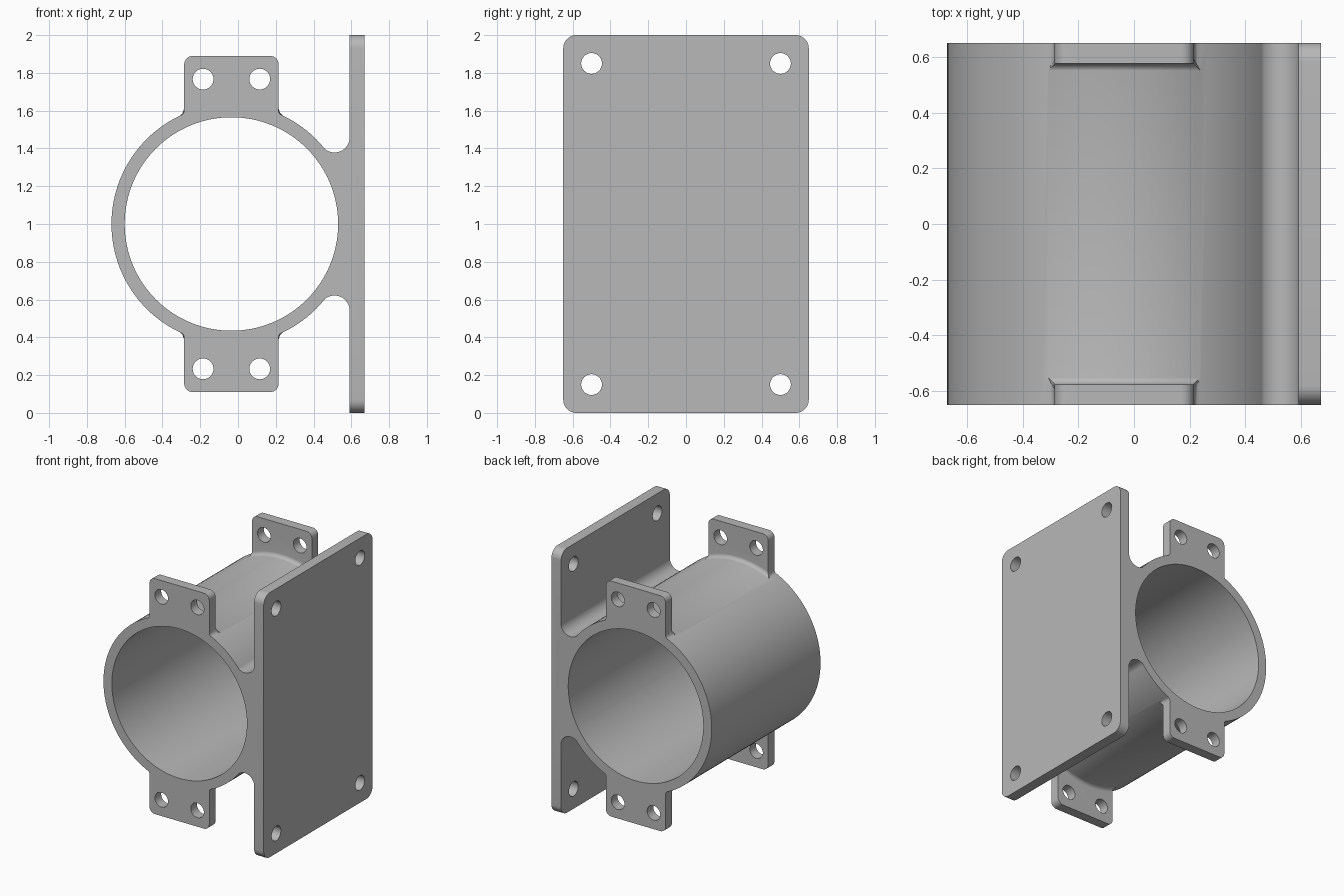
import bpy, bmesh
from math import pi, sin, cos, sqrt, atan2, asin
from mathutils import Vector

CX, CZ = -0.035, 1.0            # tube axis
R_OUT, R_IN = 0.635, 0.565
HALF = 0.65                     # half depth along y
PLATE_X0, PLATE_X1 = 0.59, 0.67
TAB_W, TAB_TOP, TAB_Y = 0.25, 0.89, 0.575
FIL = 0.03                      # small fillet around the tabs
WEB_R = 0.08                    # fillet between tube and plate
HOLE = 0.055

old = bpy.data.objects.get("Cube")
if old:
    bpy.data.objects.remove(old, do_unlink=True)

grey = bpy.data.materials.new("plain grey")
grey.use_nodes = True
grey.diffuse_color = (0.48, 0.48, 0.48, 1)
grey.node_tree.nodes["Principled BSDF"].inputs["Base Color"].default_value = grey.diffuse_color


def finish(name, bm):
    bmesh.ops.recalc_face_normals(bm, faces=bm.faces)
    mesh = bpy.data.meshes.new(name)
    bm.to_mesh(mesh)
    bm.free()
    mesh.materials.append(grey)
    ob = bpy.data.objects.new(name, mesh)
    bpy.context.collection.objects.link(ob)
    return ob


def prism(name, pts, a, b, axis="Y"):
    """Extrude a 2D outline along y (points are x, z) or x (points are y, z)."""
    bm = bmesh.new()
    place = (lambda p, t: (p[0], t, p[1])) if axis == "Y" else (lambda p, t: (t, p[0], p[1]))
    lo = [bm.verts.new(place(p, a)) for p in pts]
    hi = [bm.verts.new(place(p, b)) for p in pts]
    bm.faces.new(lo)
    bm.faces.new(hi)
    for i in range(len(pts)):
        j = (i + 1) % len(pts)
        bm.faces.new((lo[i], lo[j], hi[j], hi[i]))
    return finish(name, bm)


def arc(cx, cz, r, a0, a1, n=10):
    return [(cx + r * cos(a0 + (a1 - a0) * i / n), cz + r * sin(a0 + (a1 - a0) * i / n))
            for i in range(n + 1)]


def circle(cx, cz, r, n=32):
    return arc(cx, cz, r, 0, 2 * pi, n)[:-1]


def combine(target, others, operation):
    """Apply a boolean for each helper, then remove the helper."""
    for ob in others:
        ob.hide_render = True
        mod = target.modifiers.new("join", "BOOLEAN")
        mod.operation, mod.solver, mod.object = operation, "EXACT", ob
        deps = bpy.context.evaluated_depsgraph_get()
        mesh = bpy.data.meshes.new_from_object(target.evaluated_get(deps))
        target.modifiers.clear()
        target.data = mesh
        bpy.data.objects.remove(ob, do_unlink=True)


def tab(sy, sz):
    """Bolt tab with rounded corners and filleted feet."""
    reach = R_OUT + FIL - 0.002
    fx = TAB_W + FIL
    fz = sqrt(reach ** 2 - fx ** 2)
    foot = atan2(-fz, -fx) + 2 * pi
    c = 0.045
    half = [(fx * 0.8, fz * 0.8)] + arc(fx, fz, FIL, foot, pi, 8)
    half += arc(TAB_W - c, TAB_TOP - c, c, 0, pi / 2, 8)
    pts = half + [(-x, z) for x, z in reversed(half)]
    return prism("tab", [(CX + x, CZ + sz * z) for x, z in pts], sy * TAB_Y, sy * HALF)


def tab_fillet(sy, sz, n=10, cols=24):
    """Concave strip between the tab's inner face and the tube, mitred at its ends."""
    rows = []
    for i in range(n + 1):
        a = pi / 2 * i / n
        rows.append((R_OUT - 0.001 + FIL * (1 - sin(a)), FIL * (1 - cos(a))))
    rows += [(R_OUT - 0.02, FIL), (R_OUT - 0.02, -0.02), (R_OUT + FIL - 0.001, -0.02)]
    bm = bmesh.new()
    rings = []
    for k in range(cols + 1):
        ring = []
        for rho, t in rows:
            end = asin((TAB_W - 0.001 + max(t, 0)) / rho)
            a = end * (2 * k / cols - 1)
            ring.append(bm.verts.new((CX + rho * sin(a), sy * (TAB_Y - t), CZ + sz * rho * cos(a))))
        rings.append(ring)
    for p, q in zip(rings, rings[1:]):
        for i in range(len(rows)):
            j = (i + 1) % len(rows)
            bm.faces.new((p[i], p[j], q[j], q[i]))
    bm.faces.new(rings[0])
    bm.faces.new(rings[-1])
    return finish("tab_fillet", bm)


# Tube body
bracket = prism("tube_bracket", circle(CX, CZ, R_OUT, 128), -HALF, HALF)

# Mounting plate with rounded corners
c = 0.07
outline = []
for k, (sy, sz) in enumerate(((1, 1), (-1, 1), (-1, -1), (1, -1))):
    outline += arc(sy * (HALF - c), 1 + sz * (1 - c), c, k * pi / 2, (k + 1) * pi / 2)
plate = prism("plate", outline, PLATE_X0, PLATE_X1, "X")

# Web flaring from the tube into the plate
wx = PLATE_X0 - WEB_R + 0.001
wz = sqrt((R_OUT + WEB_R - 0.002) ** 2 - (wx - CX) ** 2)
upper = [(PLATE_X0 + 0.03, wz)] + arc(wx, wz, WEB_R, 0, atan2(-wz, CX - wx), 20)
web = prism("web", [(x, CZ + z) for x, z in upper] + [(x, CZ - z) for x, z in reversed(upper)],
            -HALF, HALF)
combine(bracket, [web, plate], "UNION")

# Four tabs, top and bottom at both ends
signs = [(sy, sz) for sy in (-1, 1) for sz in (-1, 1)]
for sy, sz in signs:
    combine(bracket, [tab(sy, sz), tab_fillet(sy, sz)], "UNION")

# Bore and bolt holes
cutters = [prism("bore_cutter", circle(CX, CZ, R_IN, 128), -1, 1)]
for s, sz in signs:
    cutters.append(prism("tab_hole_cutter", circle(CX + s * 0.15, CZ + sz * 0.767, HOLE), -1, 1))
    cutters.append(prism("plate_hole_cutter", circle(s * 0.5, CZ + sz * 0.85, HOLE), 0.55, 0.75, "X"))
combine(bracket, cutters, "DIFFERENCE")

bpy.ops.object.select_all(action="DESELECT")
bracket.select_set(True)
bpy.context.view_layer.objects.active = bracket
bpy.ops.object.shade_smooth_by_angle(angle=pi / 6)
